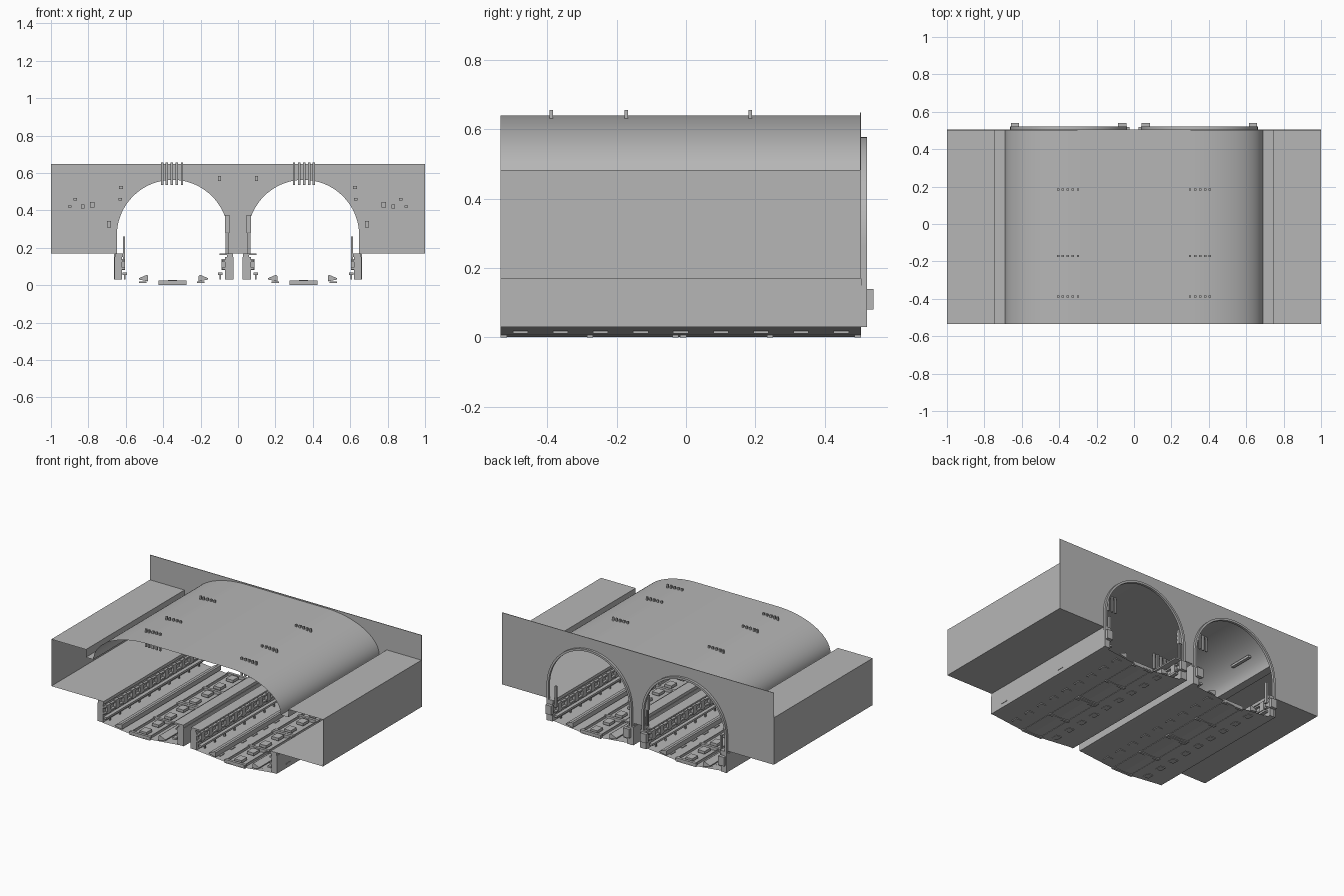
import bpy, bmesh, math

cube = bpy.data.objects.get("Cube")
if cube:
    bpy.data.objects.remove(cube, do_unlink=True)

concrete = bpy.data.materials.new("concrete_grey")
concrete.use_nodes = True
GREY = (0.47, 0.47, 0.47, 1)
concrete.diffuse_color = GREY
concrete.node_tree.nodes["Principled BSDF"].inputs["Base Color"].default_value = GREY

FRONT, BACK = -0.535, 0.505
CX, R, SPRING = 0.35, 0.305, 0.265   # tunnel centre, radius, spring height


def finish(name, bm, smooth=False):
    mesh = bpy.data.meshes.new(name)
    bm.to_mesh(mesh)
    bm.free()
    mesh.materials.append(concrete)
    ob = bpy.data.objects.new(name, mesh)
    bpy.context.collection.objects.link(ob)
    if smooth:
        bpy.ops.object.select_all(action='DESELECT')
        ob.select_set(True)
        bpy.context.view_layer.objects.active = ob
        bpy.ops.object.shade_smooth_by_angle(angle=math.radians(30))
    return ob


def sheet(name, pts, smooth=False):
    """Open surface: an x-z path drawn out along the tunnel."""
    bm = bmesh.new()
    rows = [[bm.verts.new((x, y, z)) for x, z in pts] for y in (FRONT, BACK)]
    for i in range(len(pts) - 1):
        bm.faces.new((rows[0][i], rows[0][i + 1], rows[1][i + 1], rows[1][i]))
    return finish(name, bm, smooth)


def prism(name, pts, y0, y1, smooth=False):
    """Closed x-z outline extruded from y0 to y1."""
    bm = bmesh.new()
    face = bm.faces.new([bm.verts.new((x, y0, z)) for x, z in pts])
    out = bmesh.ops.extrude_face_region(bm, geom=[face])
    moved = [g for g in out["geom"] if isinstance(g, bmesh.types.BMVert)]
    bmesh.ops.translate(bm, verts=moved, vec=(0, y1 - y0, 0))
    bmesh.ops.recalc_face_normals(bm, faces=bm.faces)
    bmesh.ops.triangulate(bm, faces=[f for f in bm.faces if len(f.verts) > 4])
    return finish(name, bm, smooth)


def boxes(name, spans):
    """One mesh of boxes, each given as x0, x1, y0, y1, z0, z1."""
    bm = bmesh.new()
    for x0, x1, y0, y1, z0, z1 in spans:
        made = bmesh.ops.create_cube(bm, size=1)["verts"]
        for v in made:
            v.co = ((x0 + x1) / 2 + v.co.x * abs(x1 - x0),
                    (y0 + y1) / 2 + v.co.y * (y1 - y0),
                    (z0 + z1) / 2 + v.co.z * (z1 - z0))
    return finish(name, bm)


def arch(cx, r, foot, n=40):
    """Arch path from the low-x foot over the crown to the high-x foot."""
    path = [(cx - r, foot)]
    for i in range(n + 1):
        a = math.pi * (1 - i / n)
        path.append((cx + r * math.cos(a), SPRING + r * math.sin(a)))
    return path + [(cx + r, foot)]


def steps(count, y0=FRONT, y1=BACK):
    return [y0 + (y1 - y0) * (i + 0.5) / count for i in range(count)]


# Portal wall with two arched openings
outline = arch(-CX, R, 0.17) + arch(CX, R, 0.17)
outline += [(1, 0.17), (1, 0.648), (-1, 0.648), (-1, 0.17)]
prism("portal_wall", outline, BACK - 0.004, BACK)

# Broad roof vault: curved shoulders and a flat crown
half = [(0.30 + 0.39 * math.cos(a), 0.43 + 0.21 * math.sin(a))
        for a in [math.radians(90 * i / 20) for i in range(21)]]
sheet("roof_vault", half + [(-x, z) for x, z in reversed(half)], True)

for s, side in ((1, "left"), (-1, "right")):
    # Side block: hollow, open to the front, stepped beside the roof
    sheet(side + "_side_block", [(s * x, z) for x, z in
          [(0.69, 0.43), (0.745, 0.43), (0.745, 0.482), (1, 0.482), (1, 0.17), (0.645, 0.17)]])

    # Arch frame around the opening
    ring = arch(s * CX, R + 0.007, 0.03) + arch(s * CX, R - 0.007, 0.03)[::-1]
    prism(side + "_arch_frame", ring, BACK, BACK + 0.016, True)

    # Kerb walls on both edges of the track bed
    boxes(side + "_kerb_walls", [
        (s * 0.62, s * 0.66, FRONT, BACK + 0.014, 0.03, 0.15),
        (s * 0.615, s * 0.657, FRONT, BACK + 0.014, 0.15, 0.17),
        (s * 0.025, s * 0.07, FRONT, BACK + 0.014, 0.03, 0.15),
        (s * 0.028, s * 0.10, FRONT, BACK, 0.16, 0.17),
        (s * 0.028, s * 0.06, FRONT, BACK, 0.15, 0.16)])

    # Track bed falling gently to the middle
    sheet(side + "_track_bed", [(s * x, z) for x, z in
          [(0.64, 0.03), (0.43, 0.008), (0.355, 0.002), (0.28, 0.008), (0.05, 0.03)]])

    # Drain channel with cross beams and cover boxes
    parts = []
    for y in (FRONT + 0.01, -0.277, -0.03, -0.008, 0.242, BACK - 0.01):
        parts.append((s * 0.275, s * 0.425, y - 0.009, y + 0.009, 0, 0.024))
    for y in steps(8):
        parts.append((s * 0.325, s * 0.375, y - 0.03, y + 0.03, 0.01, 0.028))
    parts += [(s * x, s * (x + 0.006), FRONT, BACK, 0.005, 0.022) for x in (0.28, 0.414)]
    boxes(side + "_drain_channel", parts)

    # Wedge shaped rail strips
    for label, x, d in (("outer", 0.50, 1), ("inner", 0.19, -1)):
        prism(f"{side}_{label}_rail",
              [(s * (x - d * 0.02), 0.05), (s * (x - d * 0.012), 0.055),
               (s * (x + d * 0.03), 0.037), (s * (x + d * 0.03), 0.03),
               (s * (x - d * 0.02), 0.02)][::s], FRONT, BACK)

    # Square plates under the bed
    boxes(side + "_bed_plates", [(s * (x - 0.02), s * (x + 0.02), y - 0.022, y + 0.022,
                                 0.012, 0.019) for x in (0.2, 0.51) for y in steps(9)])

    # Cable trays, brackets and pipes along the kerbs
    parts = []
    for x0, x1 in ((0.605, 0.62), (0.07, 0.085)):
        parts.append((s * x0, s * x1, FRONT, BACK, 0.085, 0.095))
        parts.append((s * x0, s * x1, FRONT, BACK, 0.125, 0.135))
        for y in steps(12):
            parts.append((s * (x0 - 0.002), s * (x1 + 0.002), y - 0.018, y + 0.018, 0.08, 0.14))
    for x in (0.605, 0.095):
        parts.append((s * (x - 0.012), s * (x + 0.012), FRONT, BACK, 0.055, 0.068))
        for y in steps(10):
            parts.append((s * (x - 0.004), s * (x + 0.004), y - 0.005, y + 0.005, 0.03, 0.056))
    boxes(side + "_cable_trays", parts)

    # Hanger bars piercing the crown in three rows
    boxes(side + "_roof_hangers", [(s * x - 0.006, s * x + 0.006, y - 0.005, y + 0.005, 0.535, 0.655)
                                   for y in (-0.388, -0.172, 0.185)
                                   for x in (0.30, 0.327, 0.354, 0.381, 0.405)])

    # Signals and posts at the portal
    parts = [(s * 0.045, s * 0.07, 0.48, 0.50, 0.28, 0.375),
             (s * 0.05, s * 0.056, 0.485, 0.495, 0.17, 0.28),
             (s * 0.062, s * 0.068, 0.485, 0.495, 0.17, 0.28),
             (s * 0.604, s * 0.616, 0.49, 0.505, 0.12, 0.26)]
    parts += [(s * 0.05, s * 0.066, 0.473, 0.48, z, z + 0.016) for z in (0.29, 0.318, 0.346)]
    boxes(side + "_portal_signals", parts)

    # Junction boxes on the outer face of the portal
    boxes(side + "_junction_boxes", [
        (s * 0.615, s * 0.657, BACK + 0.012, BACK + 0.035, 0.08, 0.14),
        (s * 0.04, s * 0.085, BACK + 0.012, BACK + 0.035, 0.08, 0.14)])

    # Small fittings on the inner face of the portal
    fittings = ((0.69, 0.325, 0.011, 0.018), (0.10, 0.57, 0.008, 0.014),
                (0.63, 0.46, 0.01, 0.007), (0.87, 0.46, 0.01, 0.007),
                (0.78, 0.43, 0.012, 0.014), (0.83, 0.42, 0.01, 0.01),
                (0.90, 0.42, 0.01, 0.006))
    boxes(side + "_wall_fittings", [(s * (x - w), s * (x + w), BACK - 0.014, BACK - 0.004, z - h, z + h)
                                    for x, z, w, h in fittings])

    # Lamp bar under the roof shoulder and handles on the kerb
    boxes(side + "_shoulder_lamp", [(s * 0.615, s * 0.635, 0.165, 0.325, 0.515, 0.53)])
    boxes(side + "_kerb_handles", [(s * 0.66, s * 0.663, y - 0.023, y + 0.023, 0.056, 0.061)
                                   for y in (-0.413, 0.108)])
